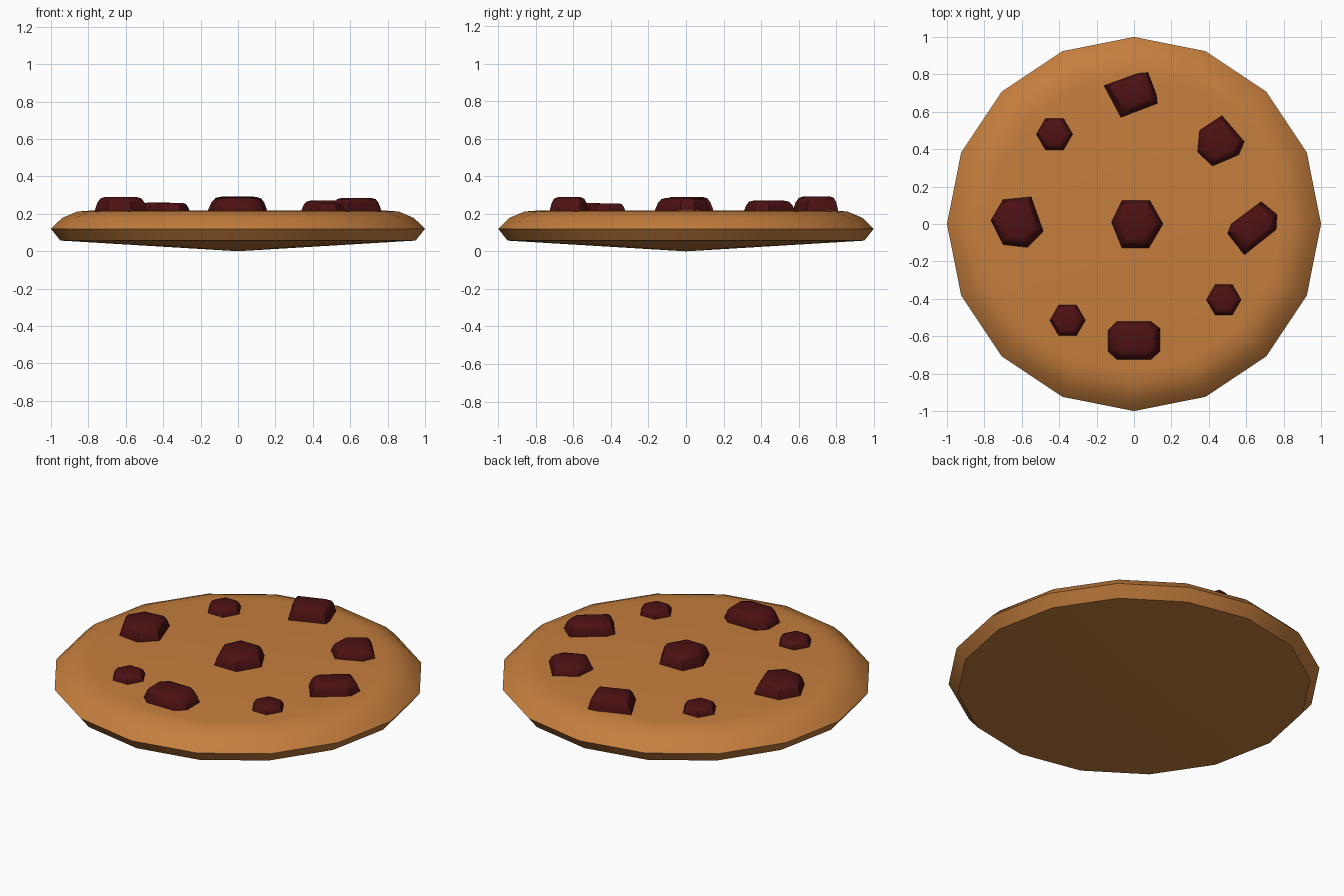
import bpy, bmesh, math

if "Cube" in bpy.data.objects:
    bpy.data.objects.remove(bpy.data.objects["Cube"])


def material(name, rgb):
    m = bpy.data.materials.new(name)
    m.diffuse_color = (*rgb, 1)
    m.use_nodes = True
    m.node_tree.nodes["Principled BSDF"].inputs["Base Color"].default_value = m.diffuse_color
    return m


dough = material("baked dough", (0.56, 0.21, 0.047))
chocolate = material("dark chocolate", (0.074, 0.0056, 0.0065))


def ring(cx, cy, r, sides):
    return [(cx + r * math.cos(2 * math.pi * i / sides),
             cy + r * math.sin(2 * math.pi * i / sides)) for i in range(sides)]


def stack(name, outline, levels, mat, angle, bottom_z=None):
    """Loft scaled copies of an outline; levels are (scale, z)."""
    n = len(outline)
    cx = sum(p[0] for p in outline) / n
    cy = sum(p[1] for p in outline) / n
    bm = bmesh.new()
    rows = [[bm.verts.new((cx + (x - cx) * s, cy + (y - cy) * s, z))
             for x, y in outline] for s, z in levels]
    for a, b in zip(rows, rows[1:]):
        for i in range(n):
            j = (i + 1) % n
            bm.faces.new((a[i], a[j], b[j], b[i]))
    bm.faces.new(rows[-1])
    if bottom_z is None:
        bm.faces.new(rows[0][::-1])
    else:
        tip = bm.verts.new((cx, cy, bottom_z))
        for i in range(n):
            bm.faces.new((tip, rows[0][(i + 1) % n], rows[0][i]))
    bmesh.ops.recalc_face_normals(bm, faces=bm.faces)
    mesh = bpy.data.meshes.new(name)
    bm.to_mesh(mesh)
    bm.free()
    mesh.materials.append(mat)
    ob = bpy.data.objects.new(name, mesh)
    bpy.context.collection.objects.link(ob)
    bpy.ops.object.select_all(action='DESELECT')
    ob.select_set(True)
    bpy.context.view_layer.objects.active = ob
    bpy.ops.object.shade_smooth_by_angle(angle=math.radians(angle))
    return ob


# Cookie body: sixteen-sided disc with a shallow pointed underside
stack("cookie_body", ring(0, 0, 1, 16),
      [(0.95, 0.057), (1.0, 0.12), (0.94, 0.178), (0.86, 0.212), (0.79, 0.217)],
      dough, 40, bottom_z=0.0)

# Chocolate chunks: (top height, outline)
chunks = {
    "centre_chunk": (0.29, [(0.155, 0), (0.085, 0.125), (-0.065, 0.125),
                            (-0.12, 0.01), (-0.065, -0.128), (0.08, -0.128)]),
    "back_chunk": (0.292, [(-0.16, 0.74), (-0.07, 0.57), (0.125, 0.645),
                           (0.12, 0.69), (0.075, 0.81), (0.02, 0.805)]),
    "back_right_chunk": (0.27, [(0.47, 0.58), (0.59, 0.44), (0.56, 0.37),
                                (0.42, 0.31), (0.34, 0.385), (0.35, 0.50)]),
    "right_chunk": (0.285, [(0.68, 0.12), (0.765, 0.05), (0.76, -0.03),
                            (0.59, -0.165), (0.50, -0.05), (0.52, 0.0)]),
    "front_chunk": (0.288, [(-0.14, -0.57), (-0.09, -0.52), (0.09, -0.52), (0.14, -0.56),
                            (0.14, -0.68), (0.09, -0.725), (-0.09, -0.725), (-0.14, -0.68)]),
    "left_chunk": (0.29, [(-0.70, 0.13), (-0.55, 0.145), (-0.485, -0.04),
                          (-0.57, -0.125), (-0.70, -0.11), (-0.765, 0.02)]),
    "small_front_right_chunk": (0.255, ring(0.48, -0.405, 0.093, 6)),
    "small_front_left_chunk": (0.258, ring(-0.355, -0.515, 0.095, 6)),
    "small_back_left_chunk": (0.26, ring(-0.425, 0.48, 0.097, 6)),
}
for name, (top, outline) in chunks.items():
    rise = top - 0.215
    stack(name, outline,
          [(1.0, 0.19), (1.0, 0.22), (0.9, 0.215 + rise * 0.6),
           (0.78, top - rise * 0.1), (0.6, top)],
          chocolate, 40)
